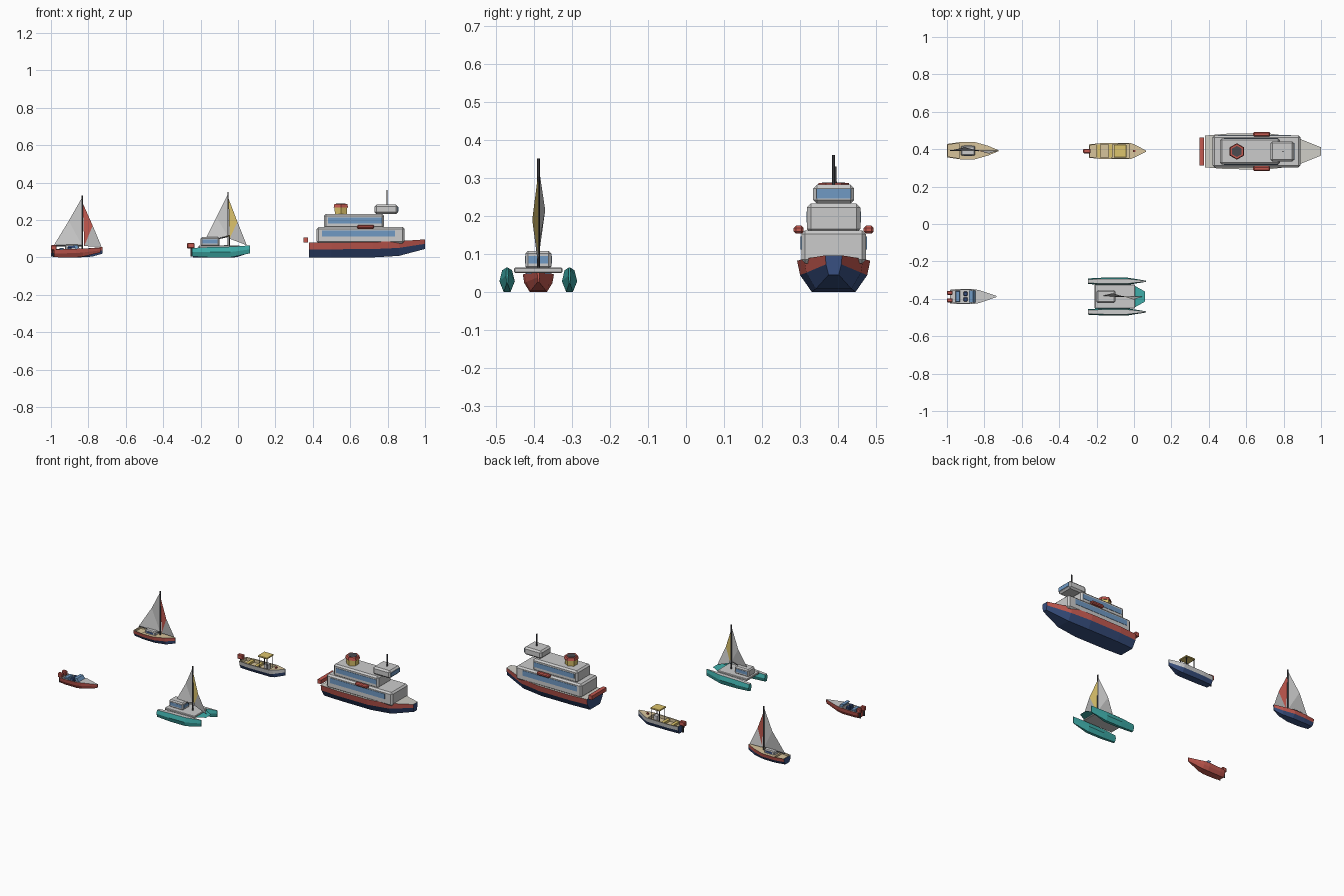
import bpy, bmesh, math
from mathutils import Vector

if "Cube" in bpy.data.objects:
    bpy.data.objects.remove(bpy.data.objects["Cube"])

COL = dict(white=(.75, .75, .73), navy=(.04, .08, .22), red=(.55, .10, .08), teal=(.05, .42, .40),
           tan=(.68, .55, .33), yellow=(.72, .55, .15), blue=(.16, .32, .55), dark=(.07, .07, .08),
           deck=(.62, .61, .56))


def mat(c):
    m = bpy.data.materials.get(c) or bpy.data.materials.new(c)
    m.diffuse_color = (*COL[c], 1)
    m.use_nodes = True
    m.node_tree.nodes["Principled BSDF"].inputs["Base Color"].default_value = m.diffuse_color
    return m


def finish(name, bm, *cols):
    bmesh.ops.recalc_face_normals(bm, faces=bm.faces)
    me = bpy.data.meshes.new(name)
    bm.to_mesh(me)
    bm.free()
    for c in cols:
        me.materials.append(mat(c))
    ob = bpy.data.objects.new(name, me)
    bpy.context.collection.objects.link(ob)
    return ob


def box(name, x, y, z, col, bevel=0, taper=0):
    """Box from (min, max) ranges; taper pulls the top in along x."""
    bm = bmesh.new()
    bmesh.ops.create_cube(bm, size=1)
    for v in bm.verts:
        top = v.co.z > 0
        v.co = [a[0] if c < 0 else a[1] for a, c in zip((x, y, z), v.co)]
        if top:
            v.co.x -= taper
    if bevel:
        bmesh.ops.bevel(bm, geom=bm.edges[:], offset=bevel, segments=1, affect='EDGES')
    return finish(name, bm, col)


def rod(name, a, b, r1, col, r2=None, sides=6):
    a, b = Vector(a), Vector(b)
    bm = bmesh.new()
    bmesh.ops.create_cone(bm, cap_ends=True, segments=sides, radius1=r1,
                          radius2=r1 if r2 is None else r2, depth=(b - a).length)
    rot = (b - a).to_track_quat('Z', 'Y')
    for v in bm.verts:
        v.co = rot @ v.co + (a + b) / 2
    return finish(name, bm, col)


def hull(name, cy, sections, profile, cols, pits=(), depth=.02, rim=.008):
    """Loft of (x, half width, bottom z, top z) sections; pits are sunk deck spans."""
    bm = bmesh.new()
    ring = [(-a, b) for a, b in reversed(profile)] + profile
    rows = [[bm.verts.new((x, cy + a * w, z0 + b * (z1 - z0))) for a, b in ring]
            for x, w, z0, z1 in sections]
    n, half = len(ring), len(profile)
    sunk = []
    for i, (p, q) in enumerate(zip(rows, rows[1:])):
        for j in range(n):
            k = (j + 1) % n
            f = bm.faces.new((p[j], p[k], q[k], q[j]))
            f.material_index = 2 if j == n - 1 else 1 if j in (0, n - 2) else 0
            if j == n - 1 and i in pits:
                sunk.append(f)
    for r in (rows[0], rows[-1]):
        bm.faces.new(r)
    if sunk:
        bmesh.ops.recalc_face_normals(bm, faces=bm.faces)
        bmesh.ops.inset_region(bm, faces=sunk, thickness=rim)
        inner = bmesh.ops.extrude_face_region(bm, geom=sunk)['geom']
        bmesh.ops.delete(bm, geom=sunk, context='FACES')
        for v in inner:
            if isinstance(v, bmesh.types.BMVert):
                v.co.z -= depth
    return finish(name, bm, *cols)


def sail(name, y, head, mid, foot, inner, belly, cols):
    """Two-panel sail whose free edge is bent sideways at the middle."""
    bm = bmesh.new()
    h, m, f, i = [bm.verts.new((p[0], y + b, p[1]))
                  for p, b in ((head, 0), (mid, belly), (foot, 0), (inner, 0))]
    bm.faces.new((h, m, i))
    bm.faces.new((m, f, i)).material_index = 1
    return finish(name, bm, *cols)


V = [(.55, 0), (.9, .5), (1, 1)]

# Ferry hull and decks
Y = .388
hull("ferry_hull", Y, [(.38, .085, 0, .08), (.5, .095, 0, .08), (.72, .096, 0, .082),
                       (.86, .078, .008, .087), (1, .022, .045, .096)],
     [(.6, 0), (.92, .54), (1, 1)], ("navy", "red", "deck"))
box("lower_deck_house", (.42, .89), (Y - .085, Y + .085), (.075, .162), "white", .01)
box("upper_deck_house", (.46, .78), (Y - .07, Y + .07), (.155, .232), "white", .01)
box("bridge", (.73, .855), (Y - .054, Y + .054), (.232, .282), "white", .01)
box("bridge_front_window", (.85, .858), (Y - .045, Y + .045), (.245, .27), "blue")
for s, side in ((-1, "right"), (1, "left")):
    for tag, x, w, z in (("lower", (.45, .84), .085, (.112, .145)), ("upper", (.48, .77), .07, (.182, .212))):
        e = sorted((Y + s * (w - .01), Y + s * (w + .002)))
        box(f"{tag}_windows_{side}", x, e, z, "blue")
    e = sorted((Y + s * .079, Y + s * .105))
    box(f"lifeboat_{side}", (.637, .728), e, (.153, .174), "red", .006)
box("stern_ramp", (.35, .375), (Y - .075, Y + .075), (.08, .105), "red")
rod("funnel", (.55, Y, .225), (.55, Y, .272), .036, "yellow", .04)
rod("funnel_cap", (.55, Y, .268), (.55, Y, .286), .044, "red", .04)
rod("funnel_opening", (.55, Y, .28), (.55, Y, .288), .03, "dark")
rod("ferry_mast", (.797, Y, .28), (.797, Y, .36), .004, "dark")

# Sailing yacht
Y = .392
hull("yacht_hull", Y, [(-1, .036, .004, .045), (-.93, .046, 0, .045), (-.85, .046, 0, .046),
                       (-.78, .026, .004, .05), (-.725, .003, .02, .056)], V, ("navy", "red", "tan"),
     pits=(0,), depth=.012)
box("yacht_cabin", (-.925, -.85), (Y - .026, Y + .026), (.04, .068), "white", .005)
for s in (-1, 1):
    box("yacht_cabin_window", (-.91, -.865), sorted((Y + s * .02, Y + s * .0275)), (.05, .06), "navy")
rod("yacht_mast", (-.832, Y, .04), (-.832, Y, .33), .004, "dark")
rod("yacht_boom", (-.832, Y, .062), (-.985, Y, .062), .003, "dark")
sail("yacht_mainsail", Y, (-.835, .318), (-.905, .195), (-.985, .064), (-.835, .066), .018, ("white", "white"))
sail("yacht_jib", Y, (-.83, .29), (-.777, .17), (-.73, .058), (-.822, .06), -.016, ("red", "white"))

# Catamaran
Y = -.388
for s, side in ((-1, "right"), (1, "left")):
    hull(f"catamaran_hull_{side}", Y + s * .082,
         [(-.245, .015, .005, .05), (-.15, .02, 0, .055), (-.04, .02, 0, .057),
          (.065, .003, .022, .064)], [(.45, 0), (1, .5), (.65, 1)], ("teal", "teal", "white"))
box("bridge_deck", (-.21, .005), (Y - .064, Y + .064), (.05, .064), "white", .003)
bm = bmesh.new()
tramp = [bm.verts.new((x, Y + w, .056)) for x, w in ((.0, -.06), (.06, -.026), (.06, .026), (.0, .06))]
bm.faces.new(tramp)
finish("trampoline", bm, "teal")
box("catamaran_cabin", (-.2, -.1), (Y - .034, Y + .034), (.06, .108), "white", .007)
for s in (-1, 1):
    box("catamaran_side_window", (-.19, -.11), sorted((Y + s * .03, Y + s * .0355)), (.075, .095), "blue")
box("catamaran_front_window", (-.103, -.0985), (Y - .026, Y + .026), (.075, .095), "blue")
rod("catamaran_mast", (-.053, Y, .06), (-.053, Y, .35), .004, "dark")
rod("catamaran_boom", (-.053, Y, .112), (-.178, Y, .083), .003, "dark")
sail("catamaran_mainsail", Y, (-.056, .335), (-.115, .215), (-.18, .085), (-.056, .115), .018, ("white", "white"))
sail("catamaran_jib", Y, (-.051, .315), (-.003, .19), (.047, .065), (-.045, .1), -.016, ("yellow", "white"))

# Fishing boat with canopy
Y = .39
hull("fishing_boat_hull", Y, [(-.24, .036, 0, .05), (-.17, .043, 0, .05), (-.02, .043, 0, .053),
                              (.0, .036, .003, .055), (.065, .003, .025, .065)], V,
     ("navy", "white", "tan"), pits=(0, 1), depth=.02)
for i, x in enumerate((-.2, -.135)):
    box(f"bench_{i + 1}", (x, x + .02), (Y - .034, Y + .034), (.032, .046), "yellow")
box("steering_console", (-.075, -.05), (Y - .015, Y + .015), (.03, .066), "white")
for x in (-.102, -.046):
    for s in (-1, 1):
        rod("canopy_post", (x, Y + s * .027, .03), (x, Y + s * .027, .115), .0025, "dark")
box("canopy_roof", (-.108, -.04), (Y - .034, Y + .034), (.112, .121), "yellow", .002)
box("bow_cleat", (-.005, .007), (Y - .006, Y + .006), (.05, .064), "red")
box("fishing_outboard", (-.272, -.232), (Y - .012, Y + .012), (.048, .077), "red", .004)
rod("fishing_outboard_leg", (-.25, Y, .004), (-.25, Y, .052), .006, "dark")

# Speedboat
Y = -.388
hull("speedboat_hull", Y, [(-.985, .036, .002, .042), (-.95, .04, 0, .043), (-.865, .041, 0, .046),
                           (-.83, .035, .004, .048), (-.735, .003, .026, .05)], V,
     ("red", "red", "white"), pits=(0, 1), depth=.018, rim=.007)
box("rear_seat", (-.955, -.93), (Y - .03, Y + .03), (.022, .05), "blue", .003)
for s in (-1, 1):
    box("front_seat", (-.912, -.89), (Y + s * .015 - .011, Y + s * .015 + .011), (.022, .056), "navy", .003)
    box("speedboat_outboard", (-1, -.97), (Y + s * .02 - .011, Y + s * .02 + .011), (.038, .066), "red", .004)
    rod("speedboat_outboard_leg", (-.99, Y + s * .02, .004), (-.99, Y + s * .02, .042), .005, "dark")
box("windscreen", (-.866, -.845), (Y - .032, Y + .032), (.044, .066), "blue", 0, .015)
